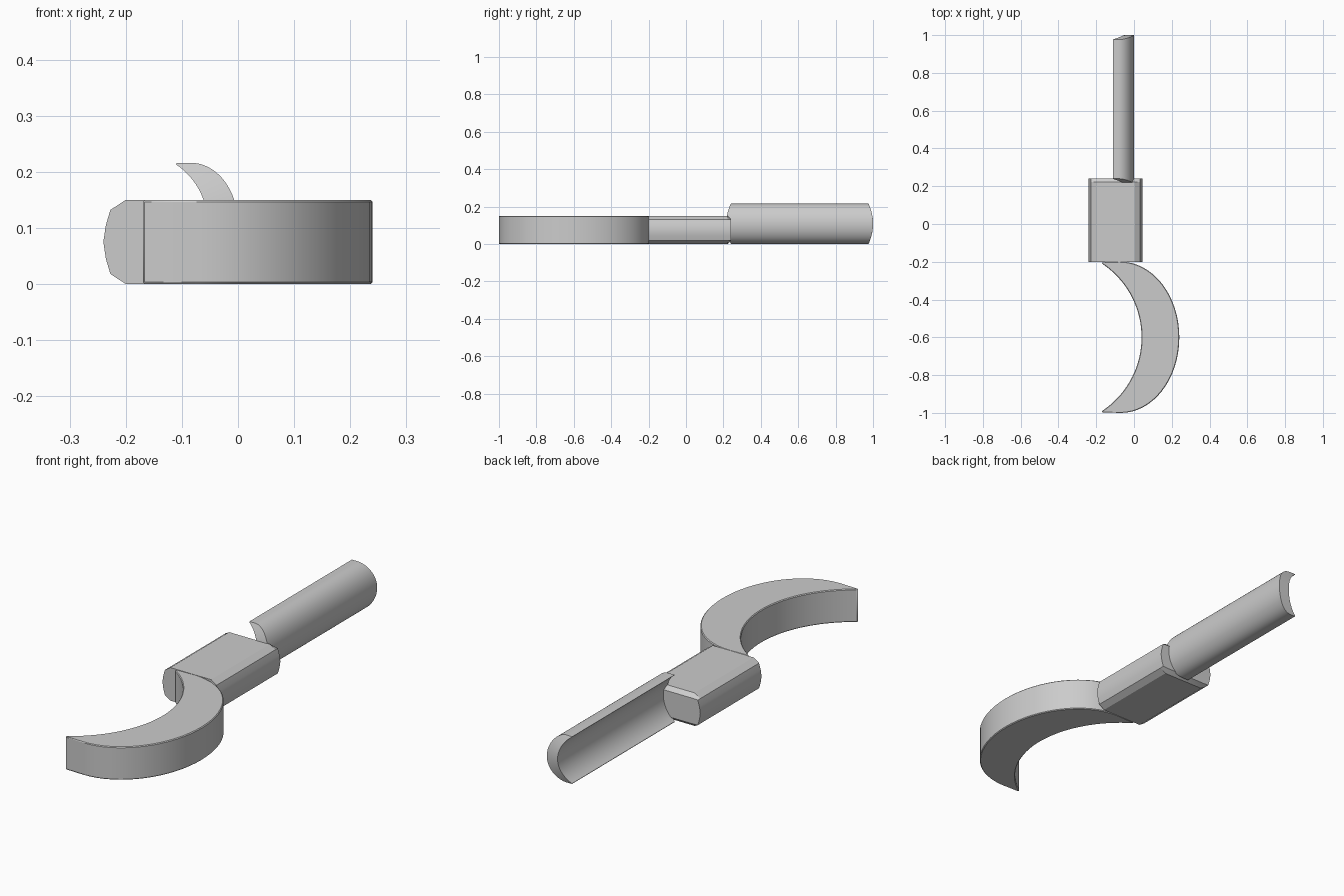
import bpy, bmesh, math

cube = bpy.data.objects.get("Cube")
if cube:
    bpy.data.objects.remove(cube, do_unlink=True)

STEPS = 32

grey = bpy.data.materials.new("plain grey")
grey.use_nodes = True
tone = (0.6, 0.6, 0.6, 1)
grey.diffuse_color = tone
grey.node_tree.nodes["Principled BSDF"].inputs["Base Color"].default_value = tone


def loft(name, rings, strip_caps, angle=30):
    """Skin a series of matching rings and close both ends."""
    bm = bmesh.new()
    loops = [[bm.verts.new(p) for p in ring] for ring in rings]
    n = len(loops[0])
    for a, b in zip(loops, loops[1:]):
        for i in range(n):
            j = (i + 1) % n
            bm.faces.new((a[i], a[j], b[j], b[i]))
    for end in (loops[0], loops[-1]):
        if strip_caps:
            for i in range(n // 2 - 1):
                bm.faces.new((end[i], end[i + 1], end[n - 2 - i], end[n - 1 - i]))
        else:
            bm.faces.new(end)
    bmesh.ops.recalc_face_normals(bm, faces=bm.faces)
    mesh = bpy.data.meshes.new(name)
    bm.to_mesh(mesh)
    bm.free()
    obj = bpy.data.objects.new(name, mesh)
    bpy.context.collection.objects.link(obj)
    mesh.materials.append(grey)
    bpy.ops.object.select_all(action="DESELECT")
    obj.select_set(True)
    bpy.context.view_layer.objects.active = obj
    bpy.ops.object.shade_smooth_by_angle(angle=math.radians(angle))
    return obj


def crescent():
    """Elliptical outer edge, circular inner edge, blunt tips."""
    outer = [(-0.17, 0.397)]
    for i in range(STEPS + 1):
        t = math.pi * (0.5 - i / STEPS)
        outer.append((-0.07 + 0.31 * math.cos(t), 0.4 * math.sin(t)))
    outer.append((-0.17, -0.397))
    radius, half = 0.468, math.asin(0.39 / 0.468)
    last = len(outer) - 1
    inner = []
    for i in range(last + 1):
        t = half * (1 - 2 * i / last)
        inner.append((0.04 - radius + radius * math.cos(t), radius * math.sin(t)))
    return outer + inner[::-1]


shape = crescent()

# Curved blade with a narrow chamfer along its rims
blade = loft("blade", [[(u, v - 0.6, z) for u, v in shape] for z in (0, 0.15)], True)
bevel = blade.modifiers.new("rim chamfer", "BEVEL")
bevel.width = 0.006
bevel.segments = 1
bevel.limit_method = "ANGLE"
bevel.angle_limit = math.radians(40)

# Channel-shaped handle with slightly domed ends
SCALE = 0.27


def handle_ring(y, bulge):
    return [(u * SCALE - 0.065, y + bulge * (1 - (v / 0.4) ** 2), 0.108 + v * SCALE)
            for u, v in shape]


loft("handle", [handle_ring(0.24, -0.025), handle_ring(0.976, 0.024)], True)

# Collar block with chamfered corners and bulging sides
side = [(0.1025, 0.15), (0.13, 0.132), (0.138, 0.105), (0.1425, 0.075),
        (0.138, 0.045), (0.13, 0.018), (0.1025, 0)]
section = side + [(-x, z) for x, z in reversed(side)]


def collar_ring(y, trim):
    return [(x - 0.0975, y, min(max(z, trim), 0.15 - trim)) for x, z in section]


loft("collar", [collar_ring(-0.2, 0), collar_ring(0.222, 0), collar_ring(0.24, 0.017)],
     False, angle=25)
